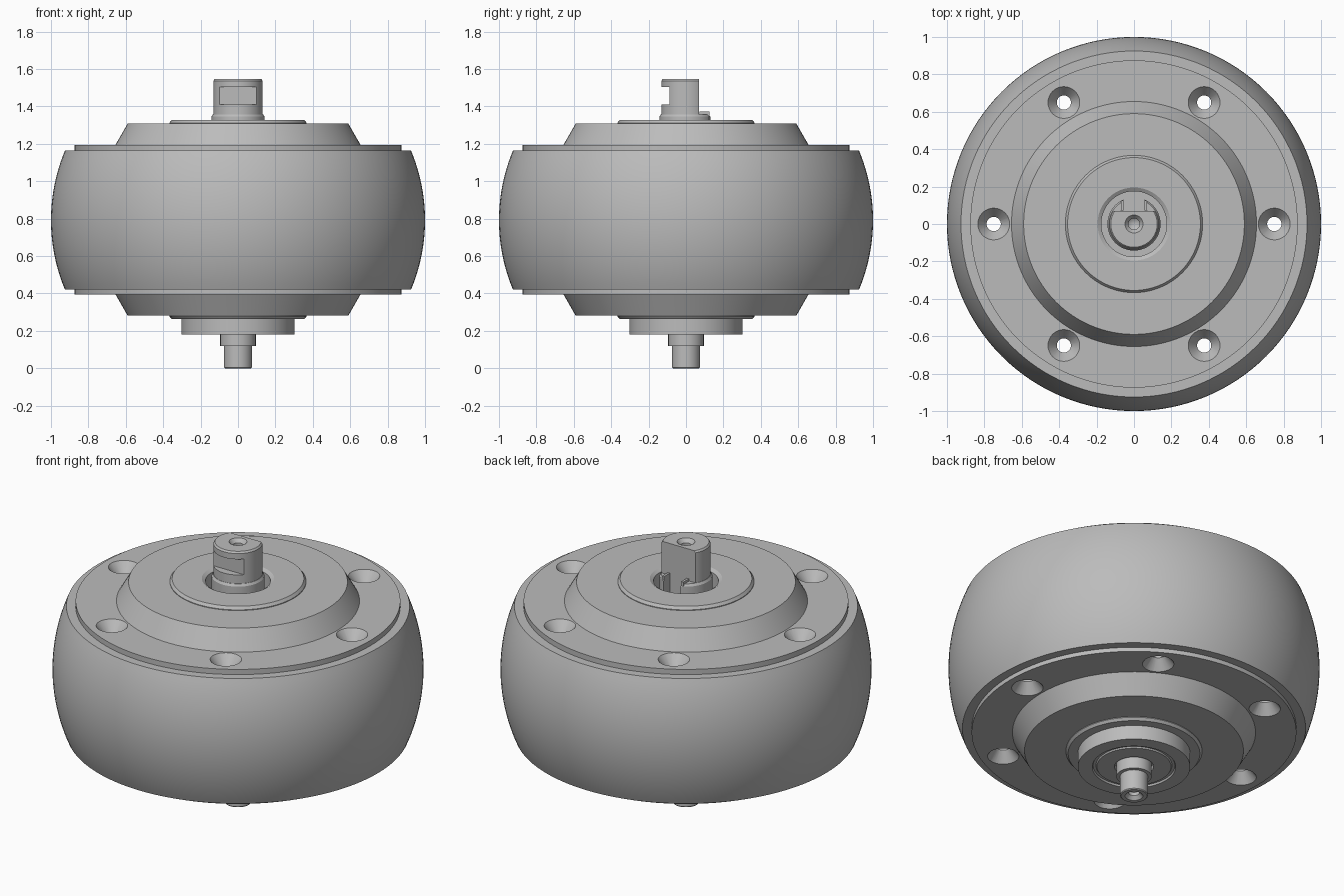
import bpy, bmesh, math
from mathutils import Matrix, Vector

if "Cube" in bpy.data.objects:
    bpy.data.objects.remove(bpy.data.objects["Cube"], do_unlink=True)

grey = bpy.data.materials.new("plain grey")
grey.use_nodes = True
grey.diffuse_color = (0.5, 0.5, 0.5, 1)
grey.node_tree.nodes["Principled BSDF"].inputs["Base Color"].default_value = (0.5, 0.5, 0.5, 1)


def make_object(name, bm):
    bmesh.ops.recalc_face_normals(bm, faces=bm.faces)
    mesh = bpy.data.meshes.new(name)
    bm.to_mesh(mesh)
    bm.free()
    mesh.materials.append(grey)
    obj = bpy.data.objects.new(name, mesh)
    bpy.context.collection.objects.link(obj)
    return obj


def turn_profile(bm, profile, segments, centre=(0, 0)):
    """Revolve a closed (radius, height) outline around a vertical axis."""
    rings = []
    for r, z in profile:
        if r == 0:
            rings.append([bm.verts.new((*centre, z))])
        else:
            angles = [math.tau * i / segments for i in range(segments)]
            rings.append([bm.verts.new((centre[0] + r * math.cos(a),
                                        centre[1] + r * math.sin(a), z)) for a in angles])
    for a, b in zip(rings, rings[1:] + rings[:1]):
        if len(a) == 1 and len(b) == 1:
            continue
        for i in range(segments):
            j = (i + 1) % segments
            corners = [a[i % len(a)], a[j % len(a)], b[j % len(b)], b[i % len(b)]]
            bm.faces.new(list(dict.fromkeys(corners)))


def lathe(name, profile, segments=96):
    bm = bmesh.new()
    turn_profile(bm, profile, segments)
    return make_object(name, bm)


def block(name, low, high):
    bm = bmesh.new()
    low, high = Vector(low), Vector(high)
    bmesh.ops.create_cube(bm, size=1, matrix=Matrix.Translation((low + high) / 2)
                          @ Matrix.Diagonal((*(high - low), 1)))
    return make_object(name, bm)


def cut(target, cutter):
    mod = target.modifiers.new("cut", 'BOOLEAN')
    mod.operation = 'DIFFERENCE'
    mod.solver = 'EXACT'
    mod.object = cutter
    bpy.context.view_layer.objects.active = target
    bpy.ops.object.modifier_apply(modifier=mod.name)
    bpy.data.objects.remove(cutter, do_unlink=True)


# Barrel-shaped tread: an arc outside, a straight bore inside
mid, half, bulge_radius = 0.792, 0.372, 0.96
steps = 24
arc = []
for i in range(steps + 1):
    h = half * (2 * i / steps - 1)
    arc.append((1 - bulge_radius + math.sqrt(bulge_radius ** 2 - h * h), mid + h))
tread = lathe("tread", [(0.87, mid - half)] + arc + [(0.87, mid + half)], 128)

# Core with a stepped cover on both ends
upper = [(0.875, 1.195), (0.655, 1.195), (0.59, 1.308), (0.25, 1.308), (0.25, 1.21), (0, 1.21)]
lower = [(r, 2 * mid + 0.006 - z) for r, z in reversed(upper)]
core = lathe("end_covers", lower + upper, 128)

# Six countersunk through holes
bm = bmesh.new()
hole = [(0, 0.38), (0.1, 0.38), (0.085, 0.395), (0.038, 0.455),
        (0.038, 1.135), (0.085, 1.195), (0.1, 1.21), (0, 1.21)]
for i in range(6):
    a = i * math.pi / 3
    turn_profile(bm, hole, 32, (0.75 * math.cos(a), 0.75 * math.sin(a)))
cut(core, make_object("hole_cutter", bm))

# Bearing caps
top_cap = lathe("top_bearing_cap", [(0.175, 1.2), (0.25, 1.2), (0.25, 1.3), (0.367, 1.3),
                                    (0.367, 1.312), (0.355, 1.328), (0.195, 1.328),
                                    (0.175, 1.315)])
bottom_cap = lathe("bottom_bearing_cap", [(0, 0.4), (0.367, 0.4), (0.367, 0.278), (0.355, 0.264),
                                          (0.303, 0.264), (0.303, 0.18), (0.225, 0.18),
                                          (0.22, 0.19), (0.205, 0.19), (0.2, 0.182),
                                          (0.105, 0.182), (0.105, 0.21), (0, 0.21)])

# Shaft with centre-drilled ends
shaft = lathe("shaft", [(0, 0.06), (0.03, 0.04), (0.03, 0.02), (0.048, 0), (0.07, 0),
                        (0.075, 0.005), (0.075, 0.12), (0.095, 0.12), (0.095, 0.25),
                        (0.132, 0.25), (0.132, 1.537), (0.124, 1.547), (0.048, 1.547),
                        (0.03, 1.525), (0.03, 1.5), (0, 1.48)], 64)
cut(shaft, block("flat_cutter", (-0.3, 0.07, 1.215), (0.3, 0.3, 1.7)))
cut(shaft, block("slot_cutter", (-0.3, -0.3, 1.41), (0.3, -0.087, 1.503)))

# Slotted collar around the shaft foot
collar = lathe("shaft_collar", [(0.1, 1.2), (0.142, 1.2), (0.142, 1.345), (0.134, 1.358),
                                (0.1, 1.358)], 64)
cut(collar, block("keyway_cutter", (-0.056, 0.06, 1.1), (0.056, 0.3, 1.5)))

# Key guides on both sides of the keyway
guides = [block(name, (min(x, x * 1.25), 0.072, 1.2), (max(x, x * 1.25), 0.125, 1.372))
          for name, x in (("left_key_guide", 0.056), ("right_key_guide", -0.056))]

# Smooth curved walls, keep the edges crisp
bpy.ops.object.select_all(action='DESELECT')
for obj in [tread, core, top_cap, bottom_cap, shaft, collar] + guides:
    obj.select_set(True)
    bpy.context.view_layer.objects.active = obj
bpy.ops.object.shade_smooth_by_angle(angle=math.radians(25))
